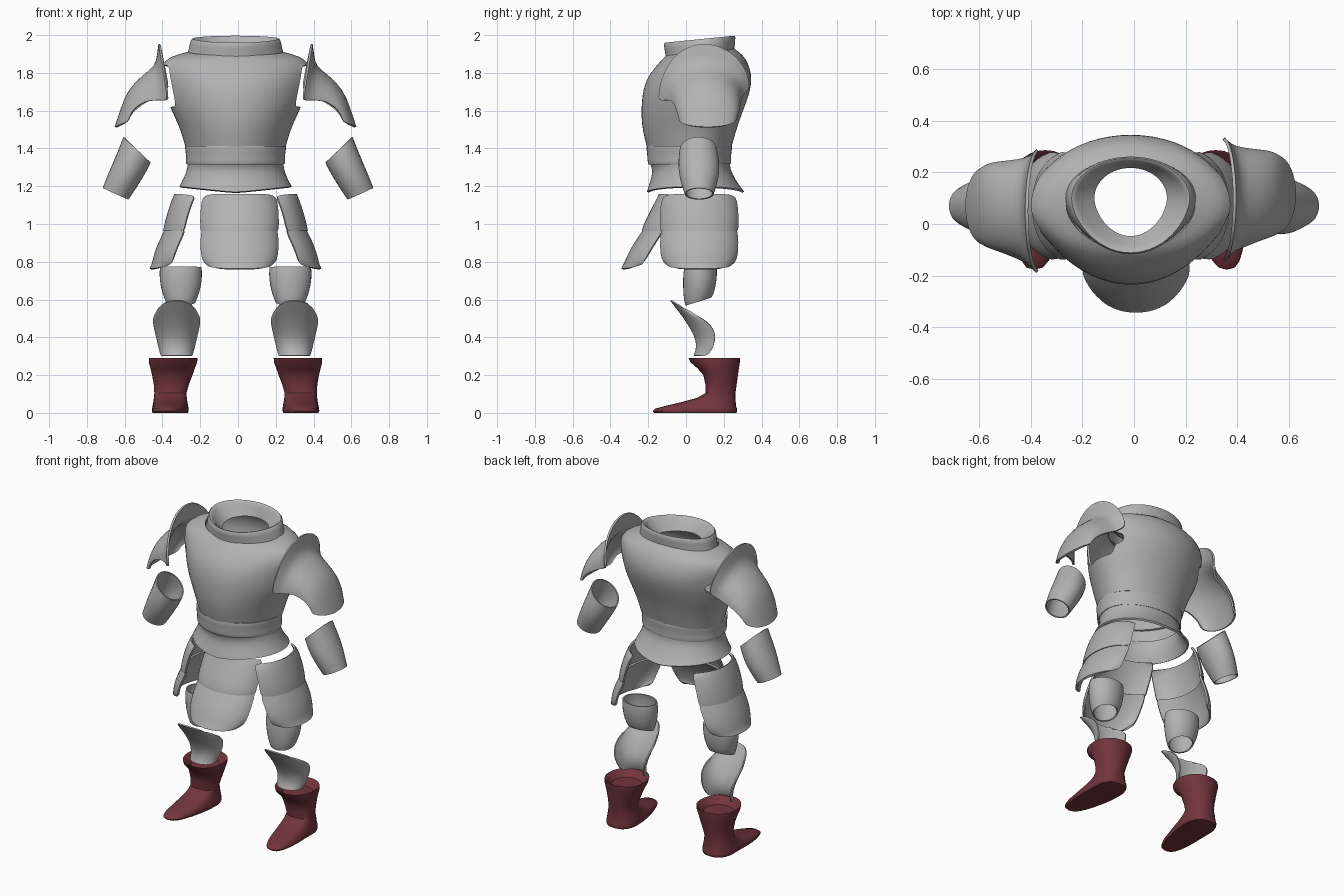
import bpy, bmesh, math
from mathutils import Vector

if "Cube" in bpy.data.objects:
    bpy.data.objects.remove(bpy.data.objects["Cube"])

CX = -0.013  # the suit sits slightly off centre


def material(name, rgb):
    m = bpy.data.materials.new(name)
    m.diffuse_color = (*rgb, 1)
    m.use_nodes = True
    m.node_tree.nodes["Principled BSDF"].inputs["Base Color"].default_value = m.diffuse_color
    return m


STEEL = material("grey steel", (0.45, 0.45, 0.45))
LEATHER = material("dark red leather", (0.17, 0.035, 0.045))


def build(name, rows, closed=False, mat=STEEL, caps=False, sub=1, thick=0.012, drop=None):
    """Skin a grid of points, then smooth it and give it thickness."""
    bm = bmesh.new()
    grid = [[bm.verts.new(p) for p in r] for r in rows]
    n = len(rows[0])
    for a, b in zip(grid, grid[1:]):
        for i in range(n if closed else n - 1):
            j = (i + 1) % n
            bm.faces.new((a[i], a[j], b[j], b[i]))
    if caps:
        bm.faces.new(grid[0])
        bm.faces.new(grid[-1])
    if drop:
        gone = [f for f in bm.faces if drop(f.calc_center_median())]
        bmesh.ops.delete(bm, geom=gone, context='FACES')
    bmesh.ops.recalc_face_normals(bm, faces=bm.faces)
    me = bpy.data.meshes.new(name)
    bm.to_mesh(me)
    bm.free()
    me.materials.append(mat)
    ob = bpy.data.objects.new(name, me)
    bpy.context.collection.objects.link(ob)
    if sub:
        m = ob.modifiers.new("smooth", 'SUBSURF')
        m.levels = m.render_levels = sub
    if thick:
        m = ob.modifiers.new("thickness", 'SOLIDIFY')
        m.thickness, m.offset = thick, 0
    bpy.ops.object.select_all(action='DESELECT')
    ob.select_set(True)
    bpy.context.view_layer.objects.active = ob
    bpy.ops.object.convert(target='MESH')
    bpy.ops.object.shade_smooth_by_angle(angle=math.radians(42))
    return ob


def ring(z, hx, yf, yb, cx=0.0, cy=None, tilt=0.0, side=0.0, fpow=1.0, xpow=1.0, n=28):
    """Closed horizontal section; yf/yb are front/back, tilt raises the back, side raises the flanks."""
    cy = (yf + yb) / 2 if cy is None else cy
    pts = []
    for i in range(n):
        a = 2 * math.pi * i / n
        c, s = math.cos(a), math.sin(a)
        x = cx + hx * math.copysign(abs(c) ** xpow, c)
        y = cy + (yb - cy) * s if s >= 0 else cy - (cy - yf) * abs(s) ** fpow
        pts.append(Vector((x, y, z + tilt * (y - 0.08) + side * abs(c))))
    return pts


def pair(name, rows, cx=CX, left_dy=0.0, **kw):
    """Build a part and its mirror image."""
    for s, tag in ((1, "left"), (-1, "right")):
        moved = [[(cx + s * p[0], p[1] + (left_dy if s < 0 else 0), p[2]) for p in r] for r in rows]
        build(f"{tag}_{name}", moved, **kw)


# breastplate and backplate with arm openings
body = [(1.405, .26, -.203, .235, 0), (1.5, .287, -.227, .262, 0), (1.56, .315, -.232, .282, 0),
        (1.62, .342, -.232, .305, 0), (1.68, .357, -.228, .328, 0), (1.74, .37, -.214, .342, 0),
        (1.79, .382, -.19, .342, 0), (1.84, .385, -.152, .327, .02), (1.88, .355, -.122, .3, .05),
        (1.905, .25, -.102, .255, .1)]
build("cuirass", [ring(z, hx, f, b, CX, .07, t, fpow=1.15) for z, hx, f, b, t in body], True,
      drop=lambda c: abs(c.x - CX) > .27 and ((c.y - .08) / .14) ** 2 + ((c.z - 1.73) / .11) ** 2 < 1)

# neck collar, folded inward to the opening
neck = [(1.89, .257, -.108, .255), (1.92, .248, -.108, .256), (1.98, .238, -.122, .264),
        (1.978, .222, -.105, .25), (1.955, .205, -.085, .24), (1.9, .143, -.05, .22)]
build("collar", [ring(z, hx, f, b, CX, .1, .1, fpow=1.2) for z, hx, f, b in neck], True, thick=.004)

# waist band and flared skirt
band = [(1.412, .262, -.203, .238), (1.4, .264, -.206, .24), (1.36, .256, -.2, .232),
        (1.33, .26, -.2, .235), (1.318, .256, -.195, .232)]
build("waist_band", [ring(z, hx, f, b, CX, .05) for z, hx, f, b in band], True)
skirt = [(1.325, .25, -.19, .228, 0), (1.29, .25, -.17, .228, .005), (1.23, .268, -.182, .258, .015),
         (1.185, .287, -.198, .29, .025), (1.166, .295, -.203, .305, .03)]
build("waist_skirt", [ring(z, hx, f, b, CX, .05, side=s) for z, hx, f, b, s in skirt], True)


# hanging thigh plates: two overlapping curved plates each
def plate(rows, place):
    out = []
    for z, depth, hw, lift in rows:
        r = []
        for i in range(11):
            a = math.radians(-80 + 16 * i)
            u = hw * math.sin(a) / math.sin(math.radians(80))
            e = 1 - math.cos(a)
            r.append(place(u, depth - .13 * e, z + lift * e * e))
        out.append(r)
    return out


def hanging(top, mid, low):
    upper = [(1.157, top, .178, -.02), (1.13, top + .012, .196, 0), (1.05, (top + mid) / 2 + .012, .203, 0),
             (.985, mid, .203, 0), (.962, mid + .004, .2, 0)]
    lower = [(.975, mid - .008, .197, 0), (.9, mid + (low - mid) * .4, .203, 0),
             (.83, mid + (low - mid) * .72, .2, .01), (.78, low - .012, .187, .03), (.762, low, .17, .04)]
    return upper, lower


for tag, rows in zip(("upper", "lower"), hanging(.14, .225, .34)):
    build(f"front_{tag}_hip_plate", plate(rows, lambda u, d, z: (.008 + u, -d, z)))
for tag, rows in zip(("upper", "lower"), hanging(.32, .375, .452)):
    pair(f"{tag}_hip_plate", plate(rows, lambda u, d, z: (d, .07 + u, z)))


# shoulder guards: arches from the raised inner fin out to the arm
def arch(x_side, x_top, yf, yb, zf, zb, z_top):
    r = []
    for i in range(13):
        a = math.pi * i / 12
        s, k = math.sin(a), (1 - math.cos(a)) / 2
        base = zf + (zb - zf) * k
        r.append((x_side + (x_top - x_side) * s, yf + (yb - yf) * k, base + (z_top - base) * s))
    return r


pair("shoulder_guard", [arch(*p) for p in (
    (.355, .403, -.145, .335, 1.655, 1.72, 1.955),
    (.375, .41, -.125, .315, 1.655, 1.70, 1.90),
    (.40, .418, -.10, .295, 1.655, 1.68, 1.835),
    (.47, .49, -.07, .285, 1.655, 1.65, 1.785),
    (.525, .565, -.05, .28, 1.62, 1.61, 1.71),
    (.555, .60, -.04, .272, 1.585, 1.58, 1.62),
    (.565, .635, -.03, .26, 1.545, 1.55, 1.512))], left_dy=-.045)

# forearm guards: slanted tubes
cuffs = [((.535, .065, 1.393), (.071, .068), .098), ((.563, .068, 1.325), (.073, .055), .11),
         ((.605, .07, 1.245), (.072, .043), .105), ((.648, .07, 1.16), (.067, .03), .075)]
pair("forearm_guard", [[(c[0] + v[0] * math.cos(t), c[1] + hy * math.sin(t), c[2] + v[1] * math.cos(t))
                        for t in (math.tau * i / 14 for i in range(14))] for c, v, hy in cuffs],
     cx=0, closed=True, thick=.008)

# knee guards: short tapering tubes
knee = [(.773, .108, -.005, .16, 0), (.74, .112, -.013, .163, 0), (.68, .108, -.014, .158, .05),
        (.62, .09, -.01, .145, .2), (.595, .077, 0, .132, .33)]
pair("knee_guard", [ring(z, hx, f, b, .29, tilt=t, n=16) for z, hx, f, b, t in knee],
     closed=True, thick=.008)

# shin guards: open half shells with a forward-leaning top
shin = [(.597, .535, .1, -.082, .02), (.555, .515, .118, -.05, .06), (.5, .485, .124, -.008, .11),
        (.44, .44, .114, .03, .152), (.38, .38, .1, .058, .157), (.33, .33, .088, .055, .135),
        (.302, .302, .08, .042, .11)]
rows = []
for zc, ze, hx, yf, ye in shin:
    r = []
    for i in range(11):
        a = math.radians(-90 + 18 * i)
        e = 1 - math.cos(a)
        r.append((.312 + hx * math.sin(a), yf + (ye - yf) * e, zc + (ze - zc) * e))
    rows.append(r)
pair("shin_guard", rows, thick=.008)

# boots: recessed top, flared cuff, narrow ankle, long flat foot
boot = [(.25, .33, .088, .07, .245), (.275, .33, .108, .045, .27), (.288, .33, .124, .02, .282),
        (.29, .33, .128, .013, .286), (.268, .331, .128, .024, .285), (.235, .333, .117, .062, .28),
        (.2, .335, .107, .092, .275), (.15, .34, .093, .103, .268), (.105, .345, .085, .103, .262),
        (.08, .345, .087, .06, .262), (.058, .345, .09, -.02, .263), (.038, .345, .094, -.105, .265),
        (.022, .345, .097, -.165, .27), (.01, .345, .097, -.177, .271), (0, .345, .092, -.168, .266)]
rows = []
for k, (z, cx, hx, yf, yb) in enumerate(boot):
    foot = z < .1
    r = ring(z, hx, yf, yb, cx, cy=.16, xpow=.75 if foot else .95, n=28)
    if foot:  # turn the toes slightly outward
        for p in r:
            p.x += .1 * max(0, .1 - p.y) - .0 
    rows.append(r)
pair("boot", rows, closed=True, mat=LEATHER, caps=True, sub=0, thick=0)
